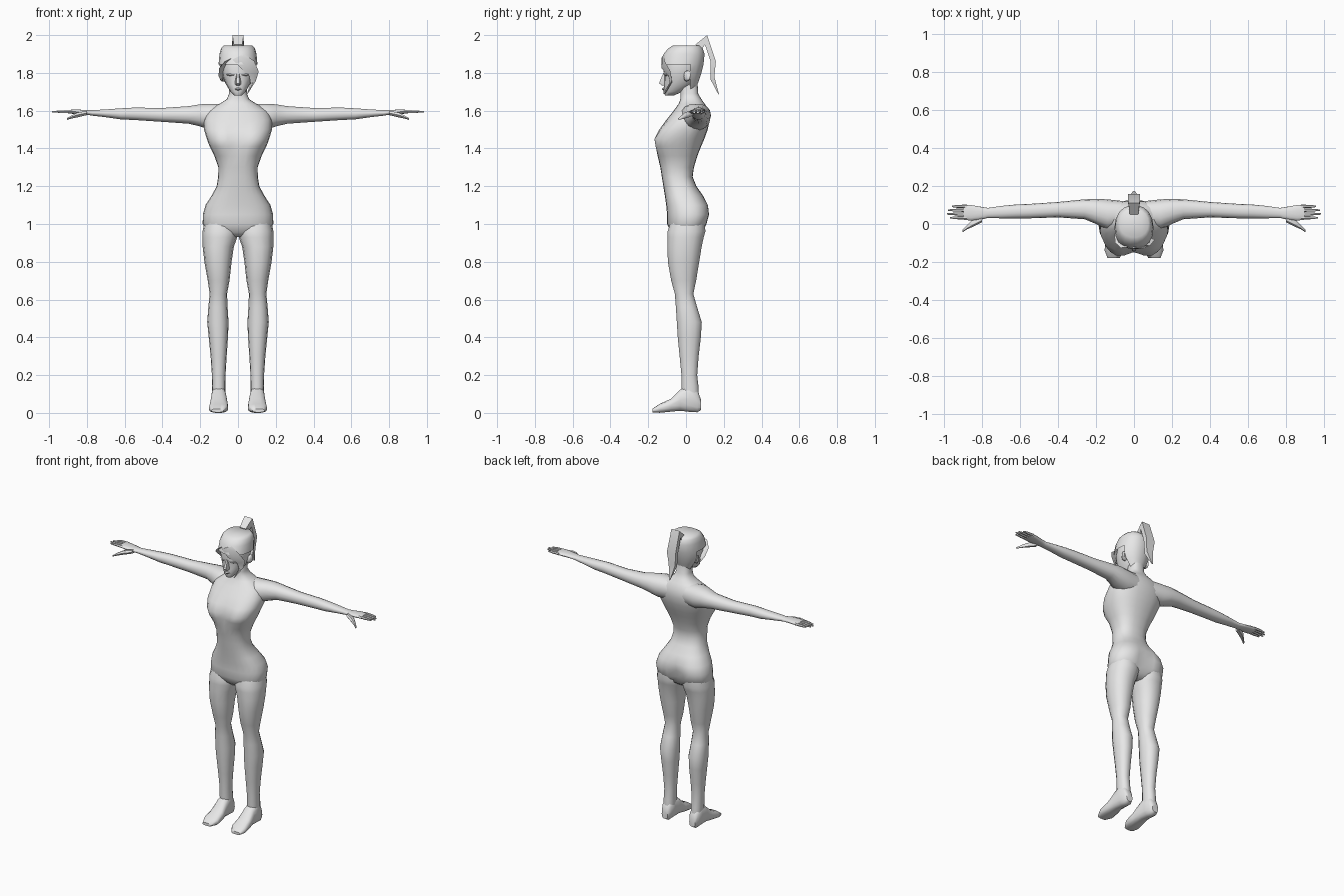
import bpy, bmesh, math
from mathutils import Vector

grey = bpy.data.materials.new("plain_grey")
grey.diffuse_color = (0.8, 0.8, 0.8, 1)


def skin(name, rings, mirror=False, cut=None):
    """Bridge equal-sized rings of points into a closed surface."""
    bm = bmesh.new()
    vs = [[bm.verts.new(p) for p in r] for r in rings]
    n = len(vs[0])
    for a, b in zip(vs, vs[1:]):
        for i in range(n):
            j = (i + 1) % n
            bm.faces.new((a[i], a[j], b[j], b[i]))
    bm.faces.new(vs[0])
    bm.faces.new(vs[-1])
    bmesh.ops.recalc_face_normals(bm, faces=bm.faces)
    if cut:
        gone = [f for f in bm.faces if cut(f.calc_center_median())]
        bmesh.ops.delete(bm, geom=gone, context='FACES')
    me = bpy.data.meshes.new(name)
    bm.to_mesh(me)
    bm.free()
    me.materials.append(grey)
    ob = bpy.data.objects.new(name, me)
    bpy.context.collection.objects.link(ob)
    if mirror:
        ob.modifiers.new("mirror", 'MIRROR').use_clip = False
    return ob


def loft(name, axis, rows, n=14, p=0.9, mirror=False, cut=None):
    """Rows: position on axis, then min/max on both other axes, then
    optional front and back notch depth at the centre line."""
    rings = []
    for row in rows:
        pos, a0, a1, b0, b1 = row[:5]
        front, back = (tuple(row[5:]) + (0, 0))[:2]
        ring = []
        for i in range(n):
            t = 2 * math.pi * i / n
            c, s = math.cos(t), math.sin(t)
            a = (a0 + a1) / 2 + (a1 - a0) / 2 * math.copysign(abs(c) ** p, c)
            b = (b0 + b1) / 2 + (b1 - b0) / 2 * math.copysign(abs(s) ** p, s)
            k = max(0, 1 - abs(a) / 0.08)
            b += k * front if s < 0 else -k * back
            ring.append({'x': (pos, a, b), 'y': (a, pos, b), 'z': (a, b, pos)}[axis])
        rings.append(ring)
    return skin(name, rings, mirror, cut)


def sym(rows):
    """Expand a half width into a symmetric x range."""
    return [(r[0], -r[1], *r[1:]) for r in rows]


# torso and neck
loft("torso", 'z', sym([
    (0.93, 0.08, -0.05, 0.05), (0.955, 0.16, -0.08, 0.085),
    (1.00, 0.187, -0.10, 0.118, 0, 0.03), (1.05, 0.186, -0.10, 0.132, 0, 0.03),
    (1.10, 0.172, -0.105, 0.122, 0, 0.01), (1.15, 0.14, -0.112, 0.09),
    (1.20, 0.113, -0.12, 0.055), (1.25, 0.105, -0.128, 0.035),
    (1.30, 0.104, -0.136, 0.042), (1.36, 0.125, -0.15, 0.06),
    (1.41, 0.15, -0.175, 0.08, 0.03), (1.45, 0.165, -0.182, 0.097, 0.035),
    (1.50, 0.18, -0.15, 0.115, 0.02), (1.55, 0.18, -0.105, 0.125),
    (1.60, 0.16, -0.065, 0.12), (1.635, 0.10, -0.04, 0.10),
    (1.66, 0.06, -0.03, 0.082), (1.69, 0.047, -0.03, 0.065),
    (1.76, 0.046, -0.03, 0.06)]), n=24, p=0.82)

# legs
loft("leg", 'z', [
    (1.02, 0.01, 0.175, -0.08, 0.10), (0.96, 0.0, 0.188, -0.10, 0.105),
    (0.93, 0.004, 0.188, -0.10, 0.096), (0.88, 0.022, 0.187, -0.10, 0.085),
    (0.80, 0.034, 0.178, -0.098, 0.072), (0.70, 0.045, 0.16, -0.08, 0.055),
    (0.63, 0.058, 0.15, -0.06, 0.04), (0.56, 0.055, 0.157, -0.055, 0.06),
    (0.48, 0.05, 0.163, -0.05, 0.085), (0.40, 0.053, 0.155, -0.045, 0.08),
    (0.30, 0.06, 0.145, -0.035, 0.068), (0.20, 0.066, 0.138, -0.025, 0.06),
    (0.14, 0.066, 0.138, -0.025, 0.067), (0.07, 0.066, 0.135, -0.02, 0.07)],
    mirror=True)

# feet
loft("foot", 'y', [
    (0.08, 0.08, 0.125, 0.015, 0.07), (0.06, 0.068, 0.136, 0.002, 0.12),
    (0.02, 0.064, 0.14, 0.004, 0.15), (-0.03, 0.06, 0.143, 0.01, 0.125),
    (-0.08, 0.053, 0.15, 0.006, 0.075), (-0.14, 0.052, 0.155, 0.0, 0.048),
    (-0.178, 0.075, 0.14, 0.003, 0.022)], p=0.75, mirror=True)

# arms with palms
loft("arm", 'x', [
    (0.05, -0.01, 0.12, 1.50, 1.635), (0.14, -0.03, 0.13, 1.495, 1.638),
    (0.20, 0.0, 0.132, 1.515, 1.635), (0.26, 0.025, 0.13, 1.53, 1.625),
    (0.40, 0.035, 0.116, 1.54, 1.615), (0.55, 0.03, 0.106, 1.55, 1.617),
    (0.62, 0.03, 0.103, 1.553, 1.613), (0.70, 0.03, 0.095, 1.565, 1.607),
    (0.77, 0.032, 0.085, 1.573, 1.603), (0.80, 0.025, 0.09, 1.578, 1.603),
    (0.86, 0.018, 0.10, 1.582, 1.607), (0.90, 0.023, 0.10, 1.585, 1.604)],
    mirror=True)

# fingers and thumbs
for i, tip in enumerate((0.97, 0.985, 0.98, 0.96)):
    y = 0.033 + 0.02 * i
    loft("finger", 'x', [
        (0.88, y - 0.009, y + 0.009, 1.587, 1.604),
        (0.93, y - 0.008, y + 0.008, 1.587, 1.603),
        (tip, y - 0.004, y + 0.004, 1.59, 1.598)], n=6, mirror=True)
loft("thumb", 'x', [
    (0.80, 0.01, 0.05, 1.575, 1.60), (0.85, -0.015, 0.025, 1.563, 1.592),
    (0.88, -0.028, -0.005, 1.557, 1.577), (0.905, -0.044, -0.03, 1.551, 1.561)],
    n=6, mirror=True)

# head
loft("head", 'z', sym([
    (1.68, 0.02, -0.11, -0.065), (1.70, 0.04, -0.12, -0.02),
    (1.74, 0.064, -0.116, 0.04), (1.78, 0.08, -0.116, 0.062),
    (1.83, 0.09, -0.12, 0.075), (1.88, 0.086, -0.11, 0.08),
    (1.92, 0.06, -0.08, 0.06)]), n=16)

# facial features
loft("nose", 'z', sym([
    (1.80, 0.008, -0.122, -0.09), (1.745, 0.017, -0.146, -0.09),
    (1.733, 0.012, -0.13, -0.09)]), n=6)
loft("lips", 'x', [
    (-0.024, -0.112, -0.09, 1.711, 1.717), (0, -0.127, -0.09, 1.705, 1.724),
    (0.024, -0.112, -0.09, 1.711, 1.717)], n=8)
loft("eyelid", 'x', [
    (0.018, -0.116, -0.09, 1.787, 1.793), (0.04, -0.112, -0.08, 1.781, 1.798),
    (0.062, -0.098, -0.07, 1.788, 1.795)], n=8, mirror=True)
loft("ear", 'x', [
    (0.07, -0.012, 0.015, 1.755, 1.80), (0.088, -0.012, 0.022, 1.755, 1.812),
    (0.096, 0.0, 0.024, 1.765, 1.812)], n=8, mirror=True)

# hair shell, open over the face
loft("hair_cap", 'z', sym([
    (1.715, 0.05, -0.04, 0.052), (1.76, 0.08, -0.09, 0.07),
    (1.80, 0.098, -0.125, 0.083), (1.845, 0.103, -0.133, 0.094),
    (1.90, 0.098, -0.12, 0.10), (1.93, 0.09, -0.095, 0.09),
    (1.945, 0.076, -0.07, 0.075)]), n=18,
    cut=lambda c: c.y < 0.02 and c.z < 1.84)

# ponytail: outer y/z, inner y/z, half width
tail = [(0.05, 1.95, 0.075, 1.91, 0.022), (0.112, 2.0, 0.10, 1.95, 0.03),
        (0.158, 1.86, 0.13, 1.86, 0.032), (0.15, 1.78, 0.13, 1.765, 0.024),
        (0.175, 1.685, 0.172, 1.685, 0.003)]
skin("ponytail", [[(-w, y, z), (w, y, z), (w, v, u), (-w, v, u)]
                  for y, z, v, u, w in tail])


def lock(name, path):
    """Flat tapered strand: centre point and half width per step."""
    rings = []
    for x, y, z, w in path:
        c, side = Vector((x, y, z)), Vector((w, w * 0.25, w * 0.5))
        rings.append([c - side, c + Vector((0, -0.006, 0)),
                      c + side, c + Vector((0, 0.006, 0))])
    skin(name, rings)


# loose strands framing the face
lock("fringe_lock", [(0.0, -0.122, 1.885, 0.03), (0.05, -0.122, 1.845, 0.036),
                     (0.085, -0.088, 1.795, 0.025), (0.08, -0.08, 1.75, 0.014),
                     (0.05, -0.115, 1.69, 0.003)])
lock("side_lock", [(-0.04, -0.118, 1.875, 0.03), (-0.078, -0.093, 1.835, 0.022),
                   (-0.09, -0.05, 1.79, 0.013), (-0.084, -0.03, 1.755, 0.003)])

# smooth shading with crisp hard edges
for ob in bpy.context.collection.objects:
    ob.select_set(True)
    bpy.context.view_layer.objects.active = ob
bpy.ops.object.shade_smooth_by_angle(angle=math.radians(55))
